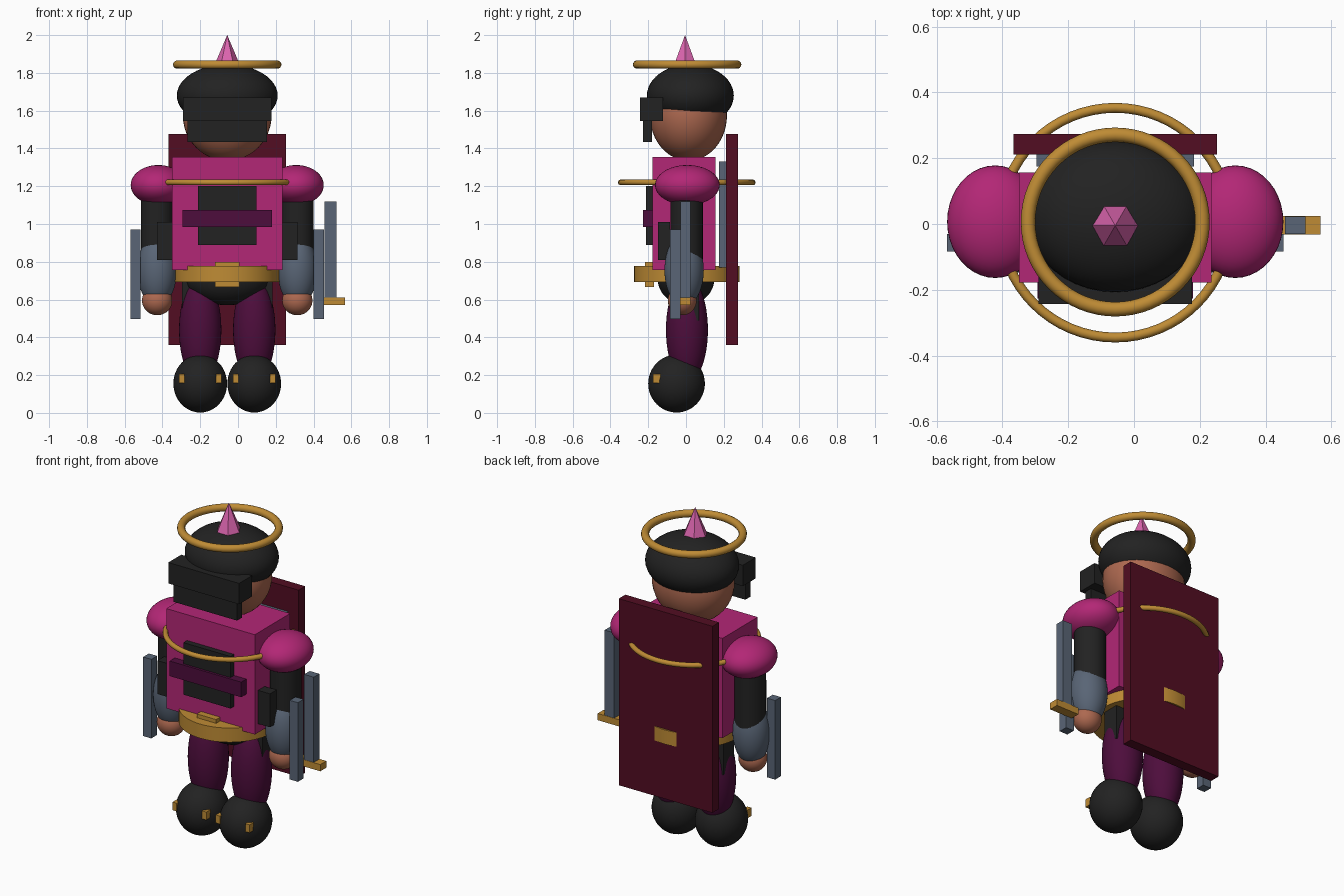
import bpy, bmesh, math
from mathutils import Matrix, Vector

if "Cube" in bpy.data.objects:
    bpy.data.objects.remove(bpy.data.objects["Cube"])

CX = -0.057  # body centre line


def colour(name, r, g, b):
    m = bpy.data.materials.new(name)
    m.diffuse_color = (r, g, b, 1)
    m.use_nodes = True
    m.node_tree.nodes["Principled BSDF"].inputs["Base Color"].default_value = m.diffuse_color
    return m


MAGENTA = colour("magenta", 0.45, 0.02, 0.18)
PINK = colour("light pink", 0.72, 0.13, 0.43)
PLUM = colour("dark plum", 0.075, 0.004, 0.045)
MAROON = colour("maroon", 0.085, 0.004, 0.016)
BLACK = colour("soft black", 0.016, 0.016, 0.016)
SKIN = colour("skin brown", 0.42, 0.14, 0.08)
GOLD = colour("gold", 0.52, 0.26, 0.035)
STEEL = colour("steel grey", 0.10, 0.13, 0.18)


def make(name, bm, mat, smooth=False):
    bmesh.ops.recalc_face_normals(bm, faces=bm.faces)
    me = bpy.data.meshes.new(name)
    bm.to_mesh(me)
    bm.free()
    me.materials.append(mat)
    ob = bpy.data.objects.new(name, me)
    bpy.context.collection.objects.link(ob)
    if smooth:
        bpy.ops.object.select_all(action='DESELECT')
        ob.select_set(True)
        bpy.context.view_layer.objects.active = ob
        bpy.ops.object.shade_smooth_by_angle(angle=math.radians(40))
    return ob


def box(name, mat, x, y, z):
    """Box from (min, max) pairs."""
    bm = bmesh.new()
    lo, hi = zip(x, y, z)
    size = [b - a for a, b in zip(lo, hi)]
    mid = [(a + b) / 2 for a, b in zip(lo, hi)]
    bmesh.ops.create_cube(bm, size=1, matrix=Matrix.LocRotScale(Vector(mid), None, Vector(size)))
    return make(name, bm, mat)


def ball(name, mat, loc, radii):
    bm = bmesh.new()
    bmesh.ops.create_uvsphere(bm, u_segments=40, v_segments=24, radius=1,
                              matrix=Matrix.LocRotScale(Vector(loc), None, Vector(radii)))
    return make(name, bm, mat, True)


def cone(name, mat, loc, r1, r2, depth, sides, turn=0.0, smooth=True):
    bm = bmesh.new()
    bmesh.ops.create_cone(bm, cap_ends=True, segments=sides, radius1=r1, radius2=r2, depth=depth,
                          matrix=Matrix.Translation(loc) @ Matrix.Rotation(turn, 4, 'Z'))
    return make(name, bm, mat, smooth)


def ring(name, mat, loc, major, minor, n=64, k=14):
    bm = bmesh.new()
    grid = []
    for i in range(n):
        a = 2 * math.pi * i / n
        row = []
        for j in range(k):
            b = 2 * math.pi * j / k
            r = major + minor * math.cos(b)
            row.append(bm.verts.new((loc[0] + r * math.cos(a), loc[1] + r * math.sin(a),
                                     loc[2] + minor * math.sin(b))))
        grid.append(row)
    for i in range(n):
        p, q = grid[i], grid[(i + 1) % n]
        for j in range(k):
            bm.faces.new((p[j], q[j], q[(j + 1) % k], p[(j + 1) % k]))
    return make(name, bm, mat, True)


def span(centre, half):
    return (centre - half, centre + half)


# Head, hair, visor, halo and spike
ball("head", SKIN, (CX, 0.013, 1.575), (0.235, 0.204, 0.24))
ball("hair_cap", BLACK, (CX, 0.023, 1.68), (0.267, 0.23, 0.165))
box("visor_upper", BLACK, span(CX, 0.234), (-0.243, -0.121), (1.545, 1.67))
box("visor_lower", BLACK, span(CX, 0.21), (-0.227, -0.18), (1.435, 1.56))
ring("halo", GOLD, (CX, 0.006, 1.844), 0.265, 0.022)
cone("head_spike", PINK, (CX, -0.005, 1.918), 0.07, 0, 0.165, 6, math.pi / 2, False)

# Torso with chest details
box("torso", MAGENTA, span(CX, 0.293), (-0.178, 0.156), (0.757, 1.354))
box("chest_panel", BLACK, span(CX, 0.156), (-0.212, -0.17), (0.889, 1.20))
box("chest_band", PLUM, span(CX, 0.237), (-0.227, -0.17), (0.984, 1.074))
ring("chest_ring", GOLD, (CX, 0.004, 1.22), 0.349, 0.015)

# Back plate and cape
box("back_plate", STEEL, span(CX, 0.24), (0.175, 0.213), (0.77, 1.33))
box("cape", MAROON, span(CX, 0.31), (0.212, 0.274), (0.36, 1.476))

# Belt and hips
cone("belt", GOLD, (CX, 0.005, 0.735), 0.279, 0.279, 0.085, 64)
box("buckle", GOLD, span(CX, 0.064), (-0.217, -0.17), (0.667, 0.80))
ball("pelvis", BLACK, (CX, 0.0, 0.71), (0.22, 0.15, 0.14))

# Mirrored limbs and gear
for side, s in (("left", -1), ("right", 1)):
    ax = CX + s * 0.371
    ball(side + "_shoulder", MAGENTA, (CX + s * 0.365, 0.007, 1.206), (0.146, 0.171, 0.106))
    cone(side + "_upper_arm", BLACK, (ax, 0.003, 0.99), 0.086, 0.086, 0.36, 32)
    ball(side + "_forearm", STEEL, (ax, -0.01, 0.755), (0.104, 0.104, 0.19))
    ball(side + "_hand", SKIN, (ax, -0.02, 0.595), (0.08, 0.076, 0.078))
    box(side + "_forearm_blade", STEEL, span(CX + s * 0.485, 0.027), (-0.084, -0.03), (0.497, 0.97))
    box(side + "_side_pouch", BLACK, span(CX + s * 0.323, 0.049), (-0.148, -0.085), (0.81, 1.01))
    box(side + "_hip_pouch", BLACK, span(CX + s * 0.195, 0.045), (-0.03, 0.07), (0.49, 0.70))
    lx = CX + s * 0.143
    ball(side + "_leg", PLUM, (lx, 0.005, 0.44), (0.112, 0.111, 0.28))
    ball(side + "_boot", BLACK, (lx, -0.05, 0.155), (0.142, 0.15, 0.153))
    for t, end in ((-1, "a"), (1, "b")):
        box(side + "_boot_clip_" + end, GOLD, span(lx + t * 0.098, 0.014), (-0.174, -0.135), (0.157, 0.205))

# Sword at the right side
box("sword_blade", STEEL, (0.459, 0.522), (-0.03, 0.023), (0.59, 1.12))
box("sword_guard", GOLD, (0.415, 0.567), (-0.032, 0.025), (0.57, 0.61))
